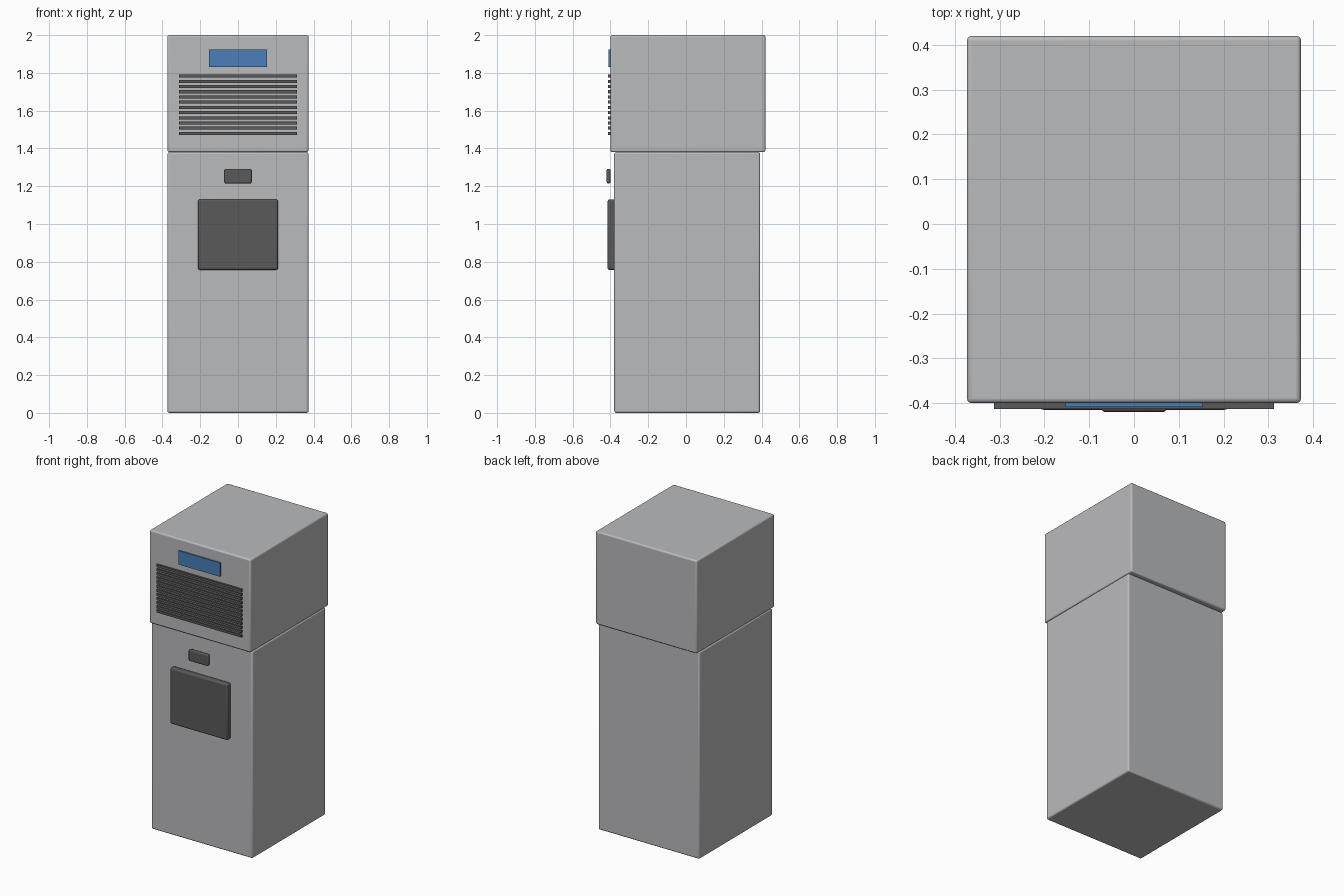
import bpy
import math

old = bpy.data.objects.get("Cube")
if old:
    bpy.data.objects.remove(old, do_unlink=True)


def material(name, color):
    mat = bpy.data.materials.new(name)
    mat.use_nodes = True
    mat.diffuse_color = (*color, 1)
    mat.node_tree.nodes["Principled BSDF"].inputs["Base Color"].default_value = (*color, 1)
    return mat


light_grey = material("light grey", (0.49, 0.495, 0.51))
dark_grey = material("dark grey", (0.1, 0.1, 0.102))
blue = material("display blue", (0.068, 0.21, 0.48))


def box(name, half_width, y_range, z_range, mat, bevel=0):
    """Box centred on x, with optional rounded edges."""
    (y0, y1), (z0, z1) = y_range, z_range
    bpy.ops.mesh.primitive_cube_add(size=1, location=(0, (y0 + y1) / 2, (z0 + z1) / 2))
    obj = bpy.context.object
    obj.name = name
    obj.scale = (2 * half_width, y1 - y0, z1 - z0)
    bpy.ops.object.transform_apply(location=False, rotation=False, scale=True)
    obj.data.materials.append(mat)
    if bevel:
        mod = obj.modifiers.new("rounded edges", "BEVEL")
        mod.width = bevel
        mod.segments = 3
        bpy.ops.object.shade_smooth_by_angle(angle=math.radians(35))
    return obj


# Cabinet: lower storage bin and wider machine head
box("storage_bin", 0.373, (-0.38, 0.392), (0, 1.38), light_grey, 0.01)
box("machine_head", 0.373, (-0.4, 0.42), (1.38, 2), light_grey, 0.01)

# Control display on the head
box("display_panel", 0.153, (-0.409, -0.399), (1.832, 1.924), blue)

# Ventilation slats
for i in range(12):
    z = 1.783 - i * 0.0276
    box(f"vent_slat_{i + 1}", 0.313, (-0.413, -0.398), (z - 0.008, z + 0.008), dark_grey)

# Front access door and its handle
box("access_door", 0.212, (-0.415, -0.375), (0.757, 1.13), dark_grey, 0.01)
box("door_handle", 0.073, (-0.42, -0.399), (1.215, 1.292), dark_grey, 0.008)
